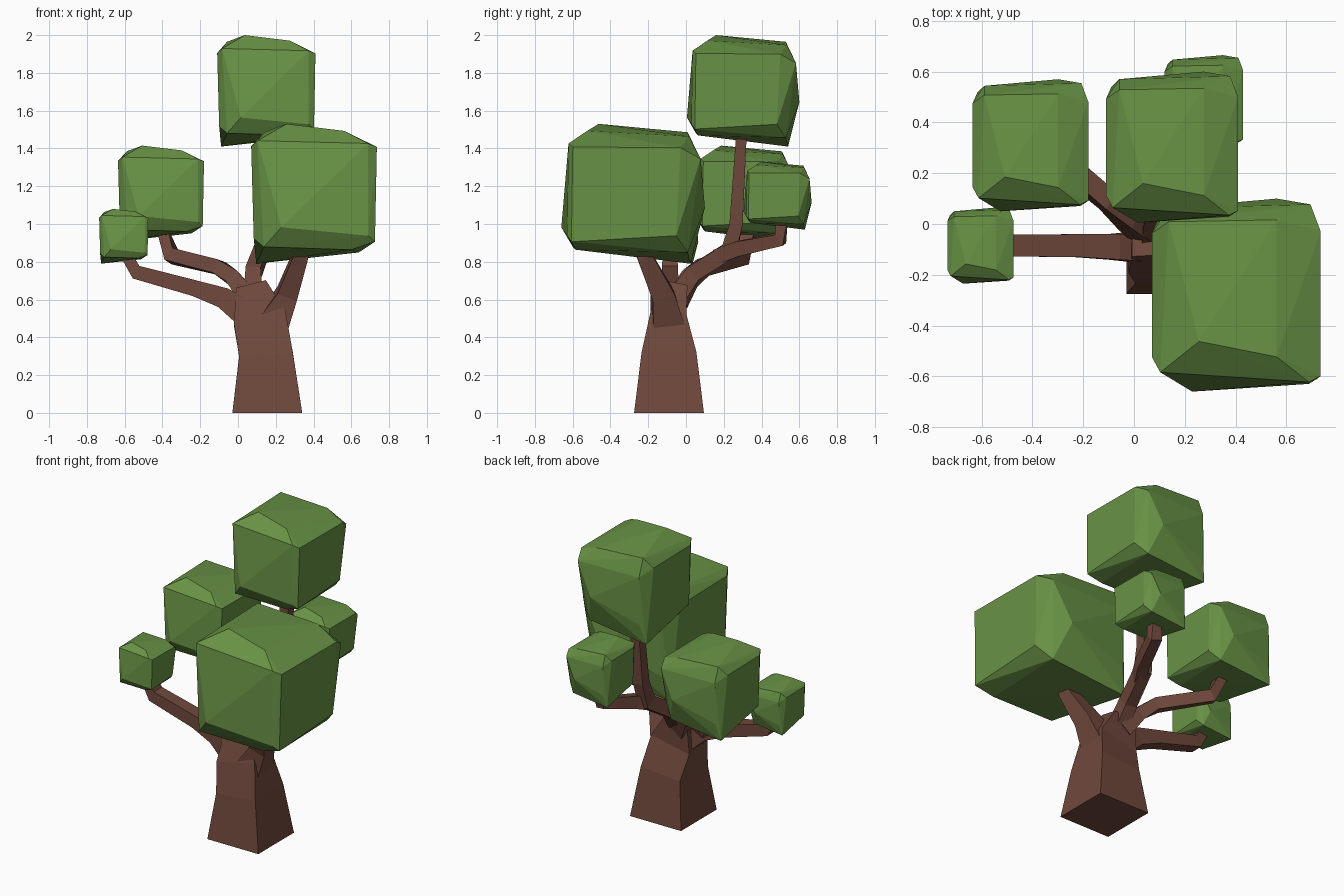
import bpy, bmesh
from mathutils import Vector

if "Cube" in bpy.data.objects:
    bpy.data.objects.remove(bpy.data.objects["Cube"])


def material(name, color):
    m = bpy.data.materials.new(name)
    m.diffuse_color = (*color, 1)
    m.use_nodes = True
    m.node_tree.nodes["Principled BSDF"].inputs["Base Color"].default_value = m.diffuse_color
    return m


bark = material("bark", (0.16, 0.065, 0.045))
leaf = material("leaf", (0.14, 0.29, 0.06))


def finish(bm, name, mat):
    bmesh.ops.recalc_face_normals(bm, faces=bm.faces)
    mesh = bpy.data.meshes.new(name)
    bm.to_mesh(mesh)
    bm.free()
    mesh.materials.append(mat)
    bpy.context.collection.objects.link(bpy.data.objects.new(name, mesh))


def limb(name, side, rings):
    """Four-sided tube; each ring is (centre, width along side, depth)."""
    bm = bmesh.new()
    pts = [Vector(r[0]) for r in rings]
    loops = []
    for i, (_, w, d) in enumerate(rings):
        t = (pts[min(i + 1, len(pts) - 1)] - pts[max(i - 1, 0)]).normalized()
        if pts[i].z == 0:
            t = Vector((0, 0, 1))
        s = Vector(side)
        s = (s - t * s.dot(t)).normalized()
        n = t.cross(s)
        loops.append([bm.verts.new(pts[i] + s * a * w / 2 + n * b * d / 2)
                      for a, b in ((-1, -1), (1, -1), (1, 1), (-1, 1))])
    for lo, hi in zip(loops, loops[1:]):
        for k in range(4):
            j = (k + 1) % 4
            bm.faces.new((lo[k], lo[j], hi[j], hi[k]))
    bm.faces.new(loops[0])
    bm.faces.new(loops[-1])
    finish(bm, name, bark)


# Shared foliage shape: corners of the six faces of a chipped block in a unit box
BLOCK = [
    (.28, .26, 1), (.74, .18, .95), (.74, .89, .91), (.10, .88, .94),       # top
    (.04, .90, 0), (.855, .88, .08), (.10, .08, .12), (.80, .10, .10),      # bottom
    (0, .18, .84), (0, .82, .83), (.02, .80, .18), (.02, .18, .18),         # left
    (1, .83, .83), (1, .08, .835), (.985, .07, .157), (.985, .80, .20),     # right
    (.05, .10, .88), (.93, .05, .86), (.24, 0, .26), (.93, .04, .20),       # front
    (.10, .95, .75), (.94, .97, .75), (.74, 1, .40), (.10, .94, .22),       # back
]


def foliage(name, low, high):
    bm = bmesh.new()
    low, high = Vector(low), Vector(high)
    for p in BLOCK:
        bm.verts.new([l + (h - l) * c for l, h, c in zip(low, high, p)])
    hull = bmesh.ops.convex_hull(bm, input=bm.verts[:])
    unused = [v for v in hull["geom_interior"] if isinstance(v, bmesh.types.BMVert)]
    bmesh.ops.delete(bm, geom=unused, context='VERTS')
    finish(bm, name, leaf)


# Trunk
limb("trunk", (1, 0, 0), [
    ((.155, -.09, 0), .37, .37), ((.148, -.09, .31), .285, .29),
    ((.115, -.095, .5), .28, .19), ((.07, -.06, .67), .16, .13)])

# Branches
limb("right_branch", (1, 0, 0), [
    ((.17, -.09, .45), .18, .18), ((.26, -.125, .63), .11, .12),
    ((.33, -.22, .83), .08, .08), ((.36, -.26, .95), .06, .06)])
limb("left_branch", (0, 1, 0), [
    ((.08, -.09, .5), .13, .16), ((-.08, -.09, .61), .10, .11),
    ((-.23, -.085, .66), .09, .085), ((-.54, -.085, .745), .085, .075),
    ((-.60, -.085, .85), .07, .06)])
limb("left_back_branch", (0, 1, 0), [
    ((.06, -.04, .6), .10, .10), ((-.02, .02, .71), .09, .08),
    ((-.10, .09, .77), .08, .075), ((-.35, .30, .83), .08, .075),
    ((-.40, .33, .97), .07, .06)])
limb("upper_branch", (1, 0, 0), [
    ((.08, -.06, .6), .10, .10), ((.08, .04, .74), .08, .09),
    ((.125, .23, .86), .075, .09), ((.14, .265, 1.0), .07, .07),
    ((.16, .295, 1.5), .06, .055)])
limb("back_branch", (1, 0, 0), [
    ((.11, .17, .83), .07, .08), ((.17, .28, .87), .07, .08),
    ((.26, .50, .92), .07, .07), ((.27, .51, 1.04), .06, .06)])

# Foliage blocks
foliage("top_foliage", (-.11, .005, 1.41), (.41, .60, 2.0))
foliage("right_foliage", (.07, -.66, .79), (.735, .10, 1.53))
foliage("left_foliage", (-.635, .05, .91), (-.18, .57, 1.415))
foliage("small_left_foliage", (-.735, -.235, .79), (-.475, .065, 1.08))
foliage("back_foliage", (.12, .305, .97), (.43, .665, 1.33))
